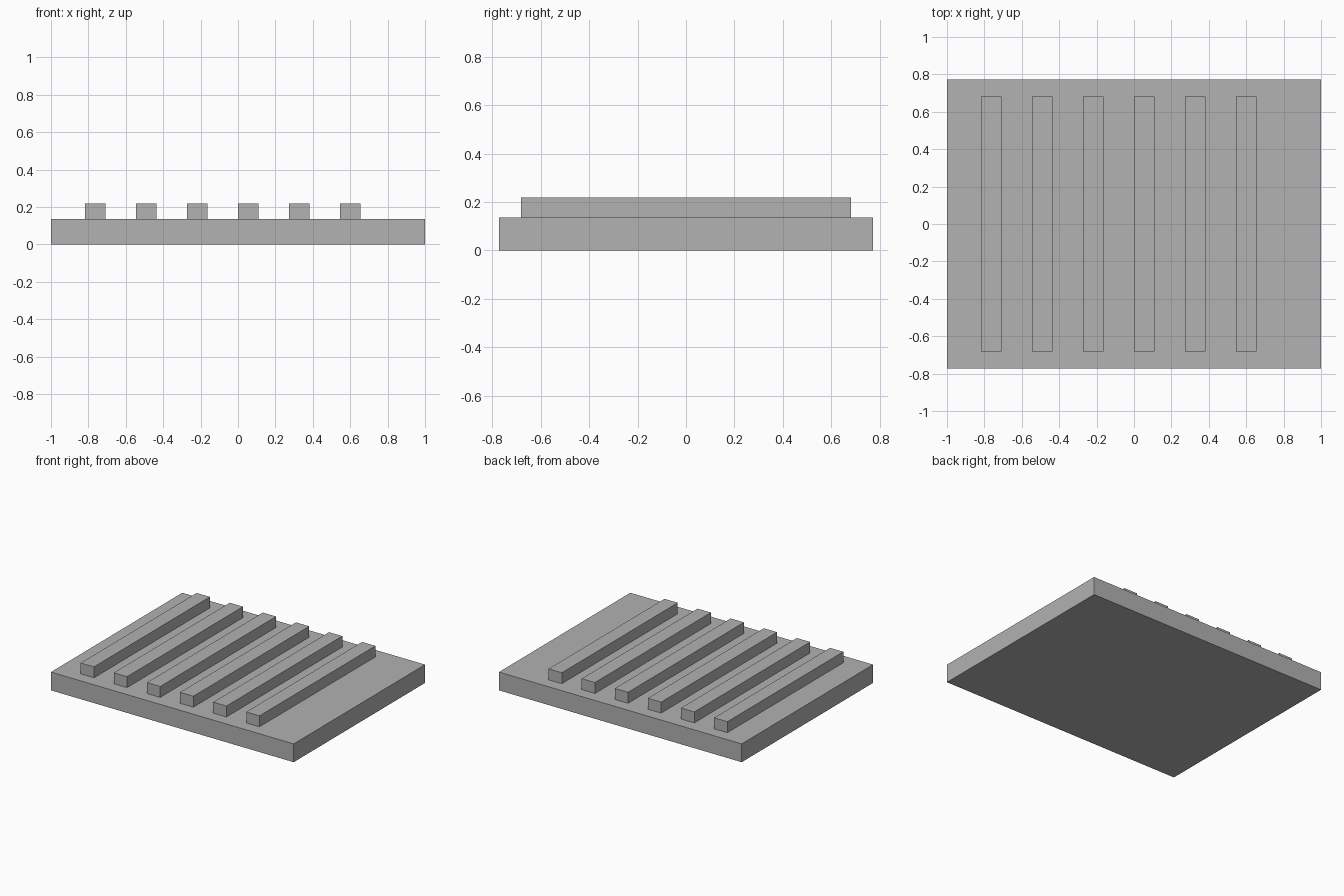
import bpy

# Remove the default cube
cube = bpy.data.objects.get("Cube")
if cube:
    bpy.data.objects.remove(cube, do_unlink=True)

UNIT = 1 / 11  # one design unit in scene units

# Single flat colour
grey = bpy.data.materials.new("plain grey")
grey.use_nodes = True
colour = (0.445, 0.445, 0.445, 1)
grey.diffuse_color = colour
grey.node_tree.nodes["Principled BSDF"].inputs["Base Color"].default_value = colour


def box(name, low, size):
    """Add a box from its lowest corner and size, in design units."""
    centre = [(a + s / 2) * UNIT for a, s in zip(low, size)]
    bpy.ops.mesh.primitive_cube_add(size=1, location=centre)
    obj = bpy.context.object
    obj.name = name
    obj.data.name = name
    obj.scale = [s * UNIT for s in size]
    bpy.ops.object.transform_apply(location=False, rotation=False, scale=True)
    obj.data.materials.append(grey)
    return obj


# Base slab
WIDTH, DEPTH, THICKNESS = 22, 17, 1.5
box("base_plate", (-WIDTH / 2, -DEPTH / 2, 0), (WIDTH, DEPTH, THICKNESS))

# Evenly spaced ribs, starting near the right edge
RIB_COUNT, RIB_PITCH, RIB_START = 6, 3, -9
RIB_WIDTH, RIB_LENGTH, RIB_HEIGHT = 1.2, 15, 0.9
for i in range(RIB_COUNT):
    box(f"rib_{i + 1}",
        (RIB_START + i * RIB_PITCH, -RIB_LENGTH / 2, THICKNESS),
        (RIB_WIDTH, RIB_LENGTH, RIB_HEIGHT))
